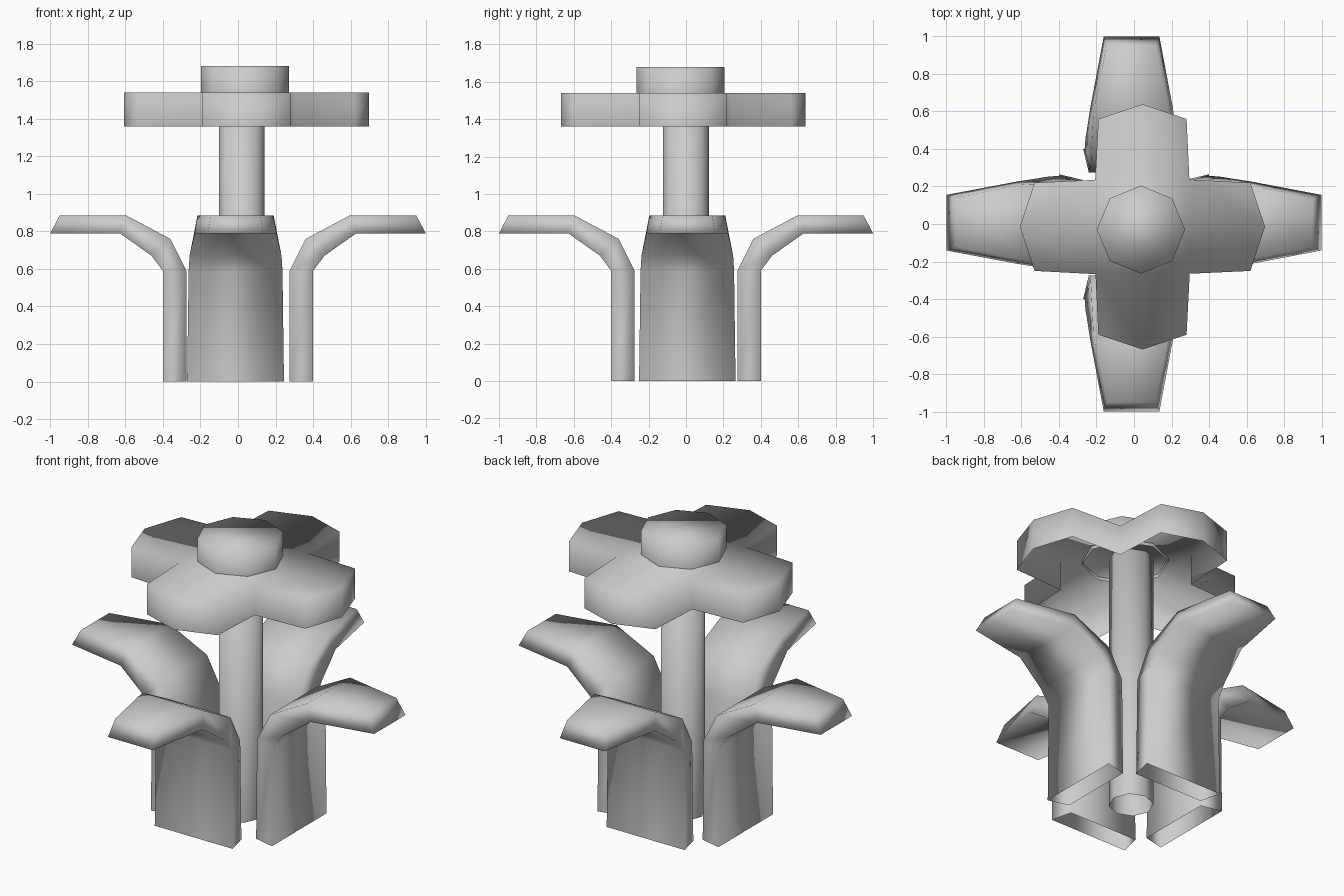
import bpy
import bmesh
from math import pi, sin, cos
from mathutils import Matrix, Vector

old = bpy.data.objects.get("Cube")
if old:
    bpy.data.objects.remove(old, do_unlink=True)

# One plain grey for every part
GREY = (0.6, 0.6, 0.6, 1.0)
mat = bpy.data.materials.new("plain_grey")
mat.use_nodes = True
mat.diffuse_color = GREY
mat.node_tree.nodes["Principled BSDF"].inputs["Base Color"].default_value = GREY


def loft(name, rings, cap_start=False, cap_end=True, matrix=None):
    """Skin closed rings of points into one smooth object."""
    bm = bmesh.new()
    loops = [[bm.verts.new(p) for p in ring] for ring in rings]
    n = len(loops[0])
    for a, b in zip(loops, loops[1:]):
        for i in range(n):
            j = (i + 1) % n
            bm.faces.new((a[i], a[j], b[j], b[i]))
    if cap_start:
        bm.faces.new(loops[0][::-1])
    if cap_end:
        bm.faces.new(loops[-1])
    if matrix is not None:
        bm.transform(matrix)
    for f in bm.faces:
        f.smooth = True
    mesh = bpy.data.meshes.new(name)
    bm.to_mesh(mesh)
    bm.free()
    mesh.materials.append(mat)
    obj = bpy.data.objects.new(name, mesh)
    bpy.context.collection.objects.link(obj)
    return obj


def extrude_outline(name, outline, z0, z1):
    """Vertical walls with a closed top and an open underside."""
    return loft(name, [[(x, y, z) for x, y in outline] for z in (z0, z1)])


def octagon(cx, cy, r):
    return [(cx + r * cos(i * pi / 4), cy + r * sin(i * pi / 4)) for i in range(8)]


# Leaves: (outer radius, outer z, inner radius, inner z, half width)
STATIONS = [
    (0.40, 0.00, 0.275, 0.00, 0.258),
    (0.40, 0.59, 0.275, 0.59, 0.250),
    (0.46, 0.67, 0.36, 0.76, 0.245),
    (0.63, 0.79, 0.595, 0.885, 0.218),
    (1.00, 0.79, 0.95, 0.885, 0.148),
]
INSET = 0.03
sections = []
for ro, zo, ri, zi, w in STATIONS:
    v = w - INSET if zo < 0.7 else w - INSET / 2
    sections.append([(ro, -w, zo), (ro, w, zo), (ri, v, zi), (ri, -v, zi)])

for k, side in enumerate(("left", "back", "right", "front")):
    shift = Vector((-0.013, 0, 0)) if k % 2 else Vector((0, 0.007, 0))
    turn = Matrix.Translation(shift) @ Matrix.Rotation(k * pi / 2, 4, "Z")
    loft(side + "_leaf", sections, matrix=turn)

# Stem
extrude_outline("stem", octagon(0.02, 0.0, 0.122), 0.0, 1.535)

# Four-lobed flower head, hollow underneath
QUARTER = [(0.575, -0.235), (0.653, 0), (0.575, 0.235), (0.25, 0.252)]
petals = []
for k in range(4):
    c, s = round(cos(k * pi / 2)), round(sin(k * pi / 2))
    petals += [(0.045 + x * c - y * s, -0.015 + x * s + y * c) for x, y in QUARTER]
extrude_outline("petals", petals, 1.36, 1.54)

# Raised flower centre
extrude_outline("flower_centre", octagon(0.037, -0.03, 0.235), 1.52, 1.68)
